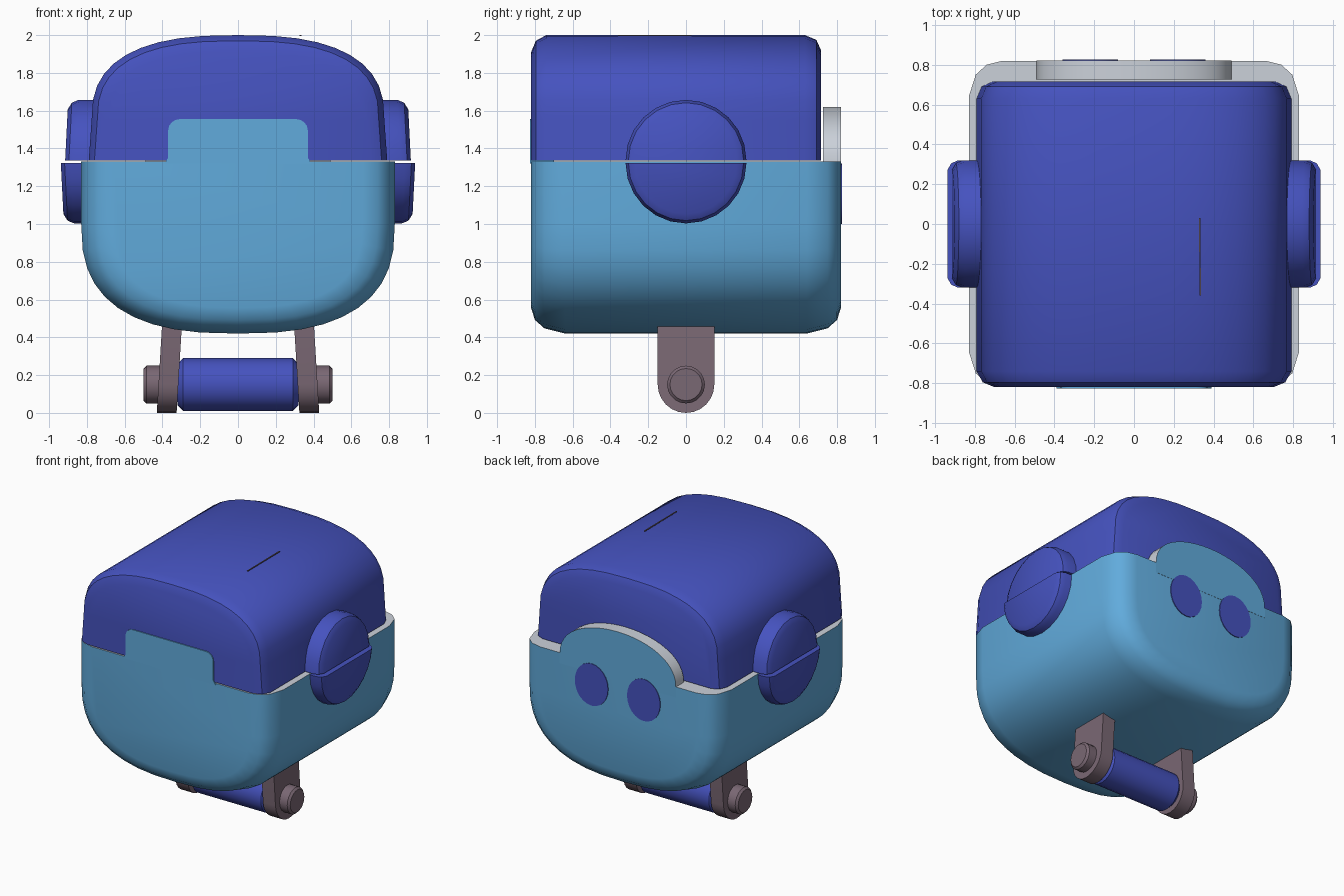
import bpy, bmesh, math
from mathutils import Vector

cube = bpy.data.objects.get("Cube")
if cube:
    bpy.data.objects.remove(cube, do_unlink=True)


def material(name, rgb):
    mat = bpy.data.materials.new(name)
    mat.use_nodes = True
    colour = (*rgb, 1.0)
    mat.diffuse_color = colour
    mat.node_tree.nodes["Principled BSDF"].inputs["Base Color"].default_value = colour
    return mat


INDIGO = material("indigo", (0.06, 0.085, 0.52))
SKY = material("sky_blue", (0.12, 0.41, 0.72))
GREY = material("pale_grey", (0.60, 0.64, 0.70))
MAUVE = material("mauve_grey", (0.195, 0.138, 0.174))


def loft(name, rings, mats, rule=None, angle=35):
    """Skin a list of equal-length rings, cap both ends."""
    bm = bmesh.new()
    loops = [[bm.verts.new(p) for p in ring] for ring in rings]
    n = len(loops[0])
    for a, b in zip(loops, loops[1:]):
        for i in range(n):
            j = (i + 1) % n
            bm.faces.new((a[i], a[j], b[j], b[i]))
    bm.faces.new(loops[0])
    bm.faces.new(loops[-1])
    bmesh.ops.recalc_face_normals(bm, faces=bm.faces)
    if rule:
        for f in bm.faces:
            f.normal_update()
            f.material_index = rule(f.normal)
    mesh = bpy.data.meshes.new(name)
    bm.to_mesh(mesh)
    bm.free()
    for m in mats:
        mesh.materials.append(m)
    obj = bpy.data.objects.new(name, mesh)
    bpy.context.collection.objects.link(obj)
    bpy.ops.object.select_all(action="DESELECT")
    obj.select_set(True)
    bpy.context.view_layer.objects.active = obj
    bpy.ops.object.shade_smooth_by_angle(angle=math.radians(angle))
    return obj


def arch(y, flat_z, flat_w, mid_z, half_w, rise, steps=20, power=2.6):
    """Flat edge at flat_z, rounded arch (up or down) reaching mid_z + rise."""
    ring = [(flat_w, y, flat_z)]
    for i in range(steps + 1):
        t = math.pi * i / steps
        c, s = math.cos(t), math.sin(t)
        x = math.copysign(abs(c) ** (2 / power), c) * half_w
        ring.append((x, y, mid_z + rise * abs(s) ** (2 / power)))
    ring.append((-flat_w, y, flat_z))
    return ring


def tube(sections, cy, cz, sides=20):
    """Rings around the x axis from (x, radius) pairs."""
    return [[(x, cy + r * math.cos(2 * math.pi * i / sides),
              cz + r * math.sin(2 * math.pi * i / sides)) for i in range(sides)]
            for x, r in sections]


# Lower tub: rounded underside, softened front and back, pale rim
tub = [(-0.82, 0.17), (-0.80, 0.09), (-0.75, 0.035), (-0.64, 0)]
tub += [(-y, d) for y, d in reversed(tub)]
loft("lower_tub", [arch(y, 1.33, 0.83 - d, 1.0, 0.83 - d, d * 0.8 - 0.58) for y, d in tub],
     [SKY, GREY], lambda n: int(n.z > 0.9))

# Lid: domed, shallower at the back
lid = [(-0.82, 0.09), (-0.795, 0.03), (-0.74, 0), (0.63, 0), (0.69, 0.025), (0.715, 0.08)]
loft("lid", [arch(y, 1.337, 0.79 - d, 1.55, 0.775 - d, 0.45 - d) for y, d in lid], [INDIGO])

# Front latch tab with rounded upper corners
R = 0.06
tab = [(-0.39, 1.32), (-0.37, 1.35)]
for cx, start in ((-0.31, 180), (0.31, 90)):
    for k in range(5):
        a = math.radians(start - k * 22.5)
        tab.append((cx + R * math.cos(a), 1.495 + R * math.sin(a)))
tab += [(0.37, 1.35), (0.39, 1.32)]
loft("latch_tab", [[(x, y, z) for x, z in tab] for y in (-0.70, -0.827)], [SKY])

# Rear arched plate, pale on its edge and inner side
plate = []
for i in range(25):
    t = math.pi * i / 24
    plate.append((0.49 * math.cos(t), 1.32 + 0.30 * math.sin(t) ** 0.85))
plate = [(0.49, 1.25)] + plate + [(-0.49, 1.25)]
loft("rear_plate", [[(x, y, z) for x, z in plate] for y in (0.725, 0.8215)],
     [GREY, SKY], lambda n: int(n.y > 0.5))

# Plain oval ports on the rear plate
for side, label in ((1, "left"), (-1, "right")):
    loft(label + "_rear_port",
         [[(side * 0.22 + 0.14 * math.cos(2 * math.pi * i / 24), y,
            1.16 + 0.16 * math.sin(2 * math.pi * i / 24)) for i in range(24)]
          for y in (0.8185, 0.8255)], [INDIGO])

# Coin slot on the lid
loft("lid_slot", [[(x, y, z) for x, y in ((0.326, 0.03), (0.334, 0.03), (0.336, -0.36), (0.33, -0.36))]
                  for z in (1.994, 2.0)], [MAUVE])


# Split hinge discs, each half leaning inward away from the split
def hinge_half(name, side, up, outer):
    rings = []
    for x, r in ((0.70, 0.32), (outer - 0.055, 0.32), (outer - 0.02, 0.305), (outer, 0.27)):
        ring = []
        for i in range(13):
            t = math.pi * i / 12
            h = r * math.sin(t)
            ring.append((side * (x - 0.05 * h), r * math.cos(t), 1.33 + up * (0.007 + h)))
        rings.append(ring)
    loft(name, rings, [INDIGO])


for side, label in ((1, "left"), (-1, "right")):
    hinge_half(label + "_upper_hinge", side, 1, 0.915)
    hinge_half(label + "_lower_hinge", side, -1, 0.938)

    # Leg: round-ended strap leaning in toward the top
    outline = [(0.15, 0.50)]
    for i in range(13):
        t = math.pi * i / 12
        outline.append((0.15 * math.cos(t), 0.15 - 0.15 * math.sin(t)))
    outline.append((-0.15, 0.50))
    loft(label + "_leg", [[(side * (x - 0.06 * z), y, z) for y, z in outline]
                          for x in (0.325, 0.43)], [MAUVE])

    # Axle pin
    pin = tube([(side * 0.38, 0.1), (side * 0.485, 0.1), (side * 0.50, 0.085)], 0, 0.15)
    loft(label + "_axle_pin", pin, [MAUVE])

# Roller between the legs
loft("roller", tube([(-0.32, 0.11), (-0.29, 0.14), (0.29, 0.14), (0.32, 0.11)], 0, 0.15), [INDIGO])
